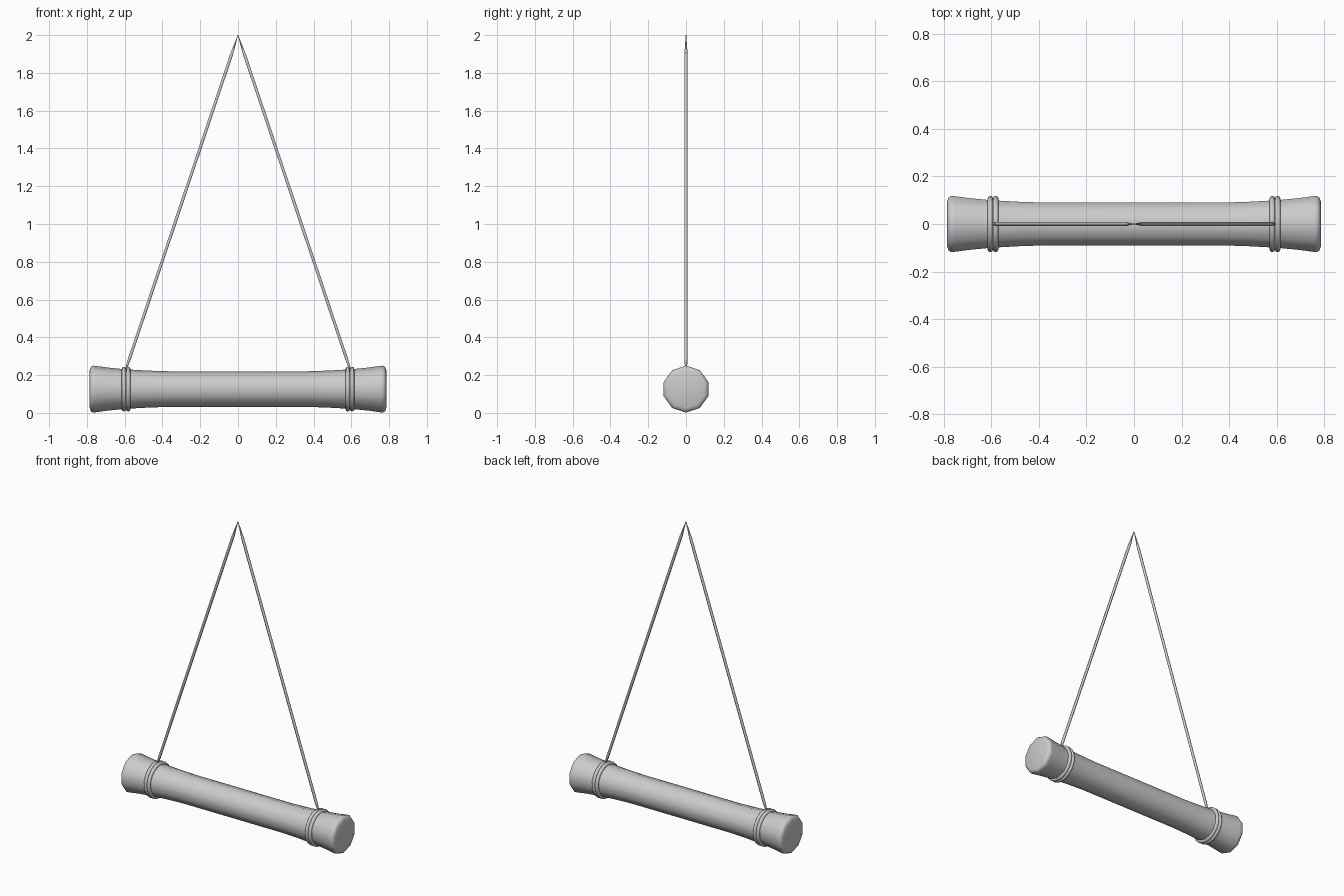
import bpy
import bmesh
import math
from mathutils import Matrix, Vector

AXIS_Z = 0.126   # height of the bar's centre line
SIDES = 10

default = bpy.data.objects.get("Cube")
if default:
    bpy.data.objects.remove(default, do_unlink=True)


def smooth(obj, angle):
    bpy.ops.object.select_all(action='DESELECT')
    obj.select_set(True)
    bpy.context.view_layer.objects.active = obj
    bpy.ops.object.shade_smooth_by_angle(angle=math.radians(angle))


def bar_along_x(name, half_profile):
    """Loft regular polygon rings along x from a mirrored (x, radius) profile."""
    profile = [(-x, r) for x, r in reversed(half_profile)] + half_profile
    bm = bmesh.new()
    rings = []
    for x, r in profile:
        ring = []
        for i in range(SIDES):
            a = math.tau * i / SIDES
            ring.append(bm.verts.new((x, r * math.sin(a), AXIS_Z + r * math.cos(a))))
        rings.append(ring)
    for a, b in zip(rings, rings[1:]):
        for i in range(SIDES):
            j = (i + 1) % SIDES
            bm.faces.new((a[i], a[j], b[j], b[i]))
    bm.faces.new(rings[0])
    bm.faces.new(rings[-1])
    bmesh.ops.recalc_face_normals(bm, faces=bm.faces)
    mesh = bpy.data.meshes.new(name)
    bm.to_mesh(mesh)
    bm.free()
    obj = bpy.data.objects.new(name, mesh)
    bpy.context.collection.objects.link(obj)
    smooth(obj, 50)
    return obj


def binding_ring(name, x):
    bpy.ops.mesh.primitive_torus_add(
        major_segments=20, minor_segments=8, major_radius=0.107,
        minor_radius=0.0115, location=(x, 0, AXIS_Z), rotation=(0, math.pi / 2, 0))
    ring = bpy.context.object
    ring.name = name
    smooth(ring, 60)


def hanging_cord(name, side):
    """Straight cord from the bindings to the peak, pinched at both ends."""
    low, peak = Vector((side * 0.593, 0, 0.232)), Vector((0, 0, 2.0))
    curve = bpy.data.curves.new(name, 'CURVE')
    curve.dimensions = '3D'
    curve.bevel_depth = 0.009
    curve.bevel_resolution = 1
    curve.use_fill_caps = True
    stops = [(0, 0.5), (0.03, 1), (0.94, 1), (1, 0.15)]
    spline = curve.splines.new('POLY')
    spline.points.add(len(stops) - 1)
    for point, (t, radius) in zip(spline.points, stops):
        point.co = (*low.lerp(peak, t), 1)
        point.radius = radius
    obj = bpy.data.objects.new(name, curve)
    bpy.context.collection.objects.link(obj)
    bpy.ops.object.select_all(action='DESELECT')
    obj.select_set(True)
    bpy.context.view_layer.objects.active = obj
    bpy.ops.object.convert(target='MESH')
    smooth(bpy.context.object, 65)


# Flared perch bar with softened rims
bar_along_x("perch_bar", [
    (0.15, 0.094), (0.36, 0.094), (0.48, 0.098), (0.6, 0.105),
    (0.69, 0.114), (0.755, 0.123), (0.768, 0.124), (0.779, 0.117), (0.785, 0.1)])

# Paired bindings and one cord on each side
for label, side in (("left", 1), ("right", -1)):
    binding_ring(f"{label}_inner_binding", side * 0.581)
    binding_ring(f"{label}_outer_binding", side * 0.604)
    hanging_cord(f"{label}_cord", side)
